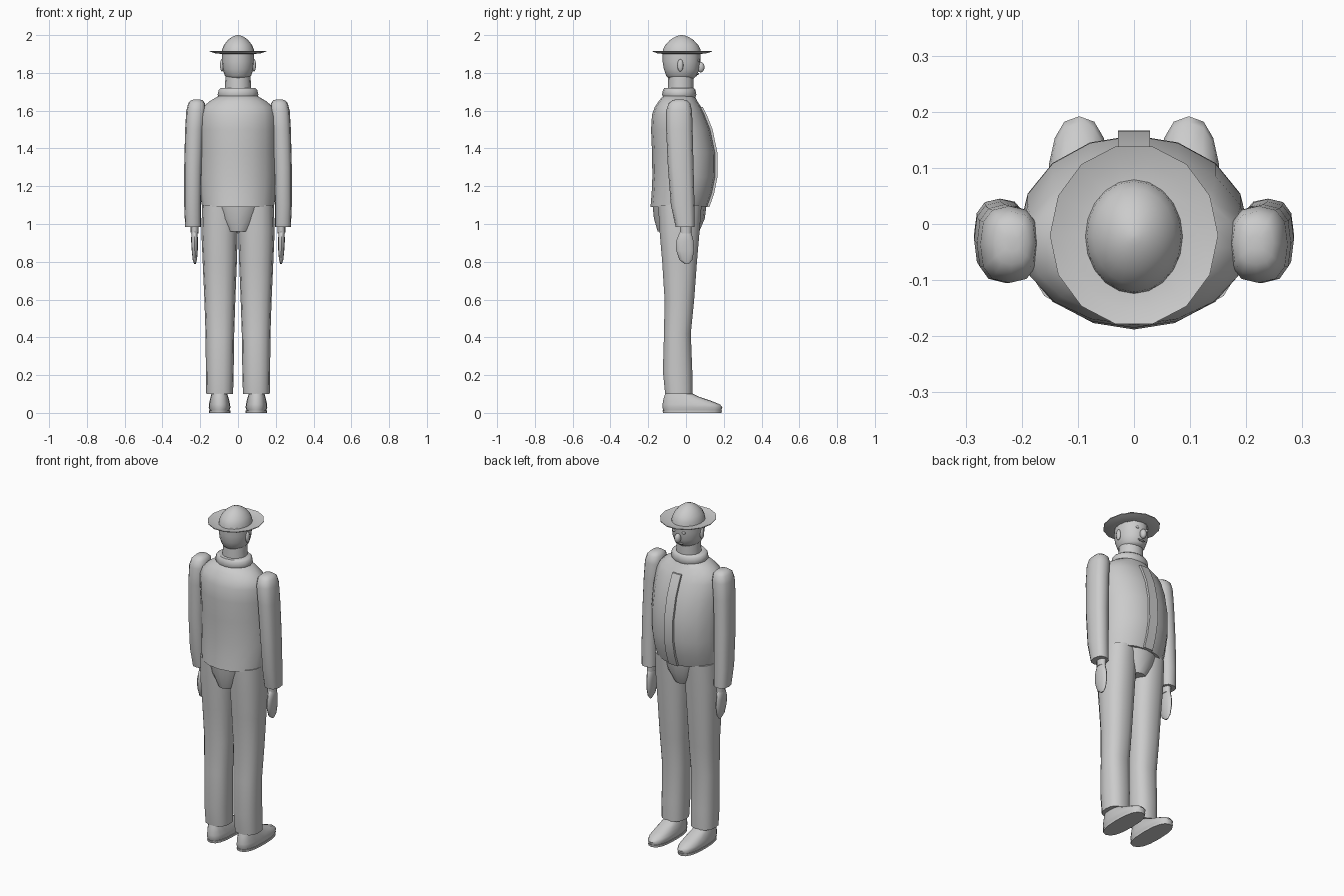
import bpy
import bmesh
import math
from mathutils import Matrix, Vector

default_cube = bpy.data.objects.get("Cube")
if default_cube:
    bpy.data.objects.remove(default_cube, do_unlink=True)

# One plain grey for the whole figure
grey = bpy.data.materials.new("light_grey")
grey.use_nodes = True
colour = (0.6, 0.6, 0.6, 1)
grey.diffuse_color = colour
grey.node_tree.nodes["Principled BSDF"].inputs["Base Color"].default_value = colour


def finish(name, bm, angle):
    """Turn a bmesh into a shaded, coloured object."""
    bmesh.ops.recalc_face_normals(bm, faces=bm.faces)
    mesh = bpy.data.meshes.new(name)
    bm.to_mesh(mesh)
    bm.free()
    mesh.materials.append(grey)
    obj = bpy.data.objects.new(name, mesh)
    bpy.context.collection.objects.link(obj)
    bpy.ops.object.select_all(action="DESELECT")
    obj.select_set(True)
    bpy.context.view_layer.objects.active = obj
    bpy.ops.object.shade_smooth_by_angle(angle=math.radians(angle))
    return obj


def loft(name, rings, sides=16, power=2.0, side=1, turn=0.0, angle=50):
    """Skin stacked rings given as (z, x_min, x_max, y_back, y_front)."""
    bm = bmesh.new()
    loops = []
    for z, x_min, x_max, y_back, y_front in rings:
        loop = []
        for i in range(sides):
            a = turn + math.tau * i / sides
            c = math.copysign(abs(math.cos(a)) ** (2 / power), math.cos(a))
            s = math.copysign(abs(math.sin(a)) ** (2 / power), math.sin(a))
            x = (x_min + x_max) / 2 + c * (x_max - x_min) / 2
            y = (y_back + y_front) / 2 + s * (y_front - y_back) / 2
            loop.append(bm.verts.new((side * x, y, z)))
        loops.append(loop)
    for low, high in zip(loops, loops[1:]):
        for i in range(sides):
            j = (i + 1) % sides
            bm.faces.new((low[i], low[j], high[j], high[i]))
    bm.faces.new(loops[0])
    bm.faces.new(loops[-1])
    return finish(name, bm, angle)


def centred(name, rings, **options):
    """Loft rings (z, half_width, y_back, y_front) centred on x = 0."""
    return loft(name, [(z, -w, w, b, f) for z, w, b, f in rings], **options)


def ellipsoid(name, centre, radii):
    bm = bmesh.new()
    place = Matrix.Translation(Vector(centre)) @ Matrix.Diagonal((*radii, 1))
    bmesh.ops.create_uvsphere(bm, u_segments=12, v_segments=8, radius=1, matrix=place)
    return finish(name, bm, 60)


# Jacket body with sloping shoulders and a full chest
jacket = [
    (1.09, .19, -.188, .115),
    (1.16, .2, -.182, .14),
    (1.25, .205, -.178, .158),
    (1.38, .205, -.18, .157),
    (1.5, .205, -.185, .132),
    (1.58, .2, -.18, .1),
    (1.62, .185, -.165, .08),
    (1.65, .15, -.145, .06),
    (1.68, .1, -.12, .045),
]
centred("jacket", jacket)

# Button strip following the front of the jacket
strip = [(z, .031, front - .02, front + .01) for z, w, back, front in jacket[:-2]]
centred("button_strip", strip, sides=4, power=8, turn=math.pi / 4, angle=30)

# Collar and neck
centred("collar", [
    (1.67, .1, -.12, .05),
    (1.685, .108, -.127, .055),
    (1.71, .102, -.122, .05),
    (1.72, .09, -.115, .04),
])
centred("neck", [(1.69, .07, -.097, .04), (1.8, .066, -.093, .04)])

# Head, ears and face
centred("head", [
    (1.77, .055, -.09, .04),
    (1.785, .07, -.105, .058),
    (1.82, .082, -.117, .07),
    (1.86, .086, -.124, .076),
    (1.915, .085, -.123, .077),
])
ellipsoid("nose", (0, .078, 1.83), (.018, .02, .028))
ellipsoid("mouth", (0, .063, 1.795), (.025, .007, .005))

# Hat crown and slightly raised brim
centred("hat_crown", [
    (1.9, .0875, -.125, .08),
    (1.925, .084, -.121, .076),
    (1.95, .073, -.108, .063),
    (1.975, .053, -.084, .039),
    (1.99, .032, -.06, .014),
    (1.998, .014, -.039, -.007),
    (2, .003, -.026, -.02),
], sides=20)
centred("hat_brim", [
    (1.9, .08, -.118, .073),
    (1.903, .12, -.153, .11),
    (1.913, .15, -.182, .142),
    (1.917, .15, -.182, .142),
    (1.908, .12, -.153, .11),
    (1.906, .08, -.118, .073),
], sides=14, angle=40)

# Seat of the trousers, tapering between the legs
centred("trouser_seat", [
    (.96, .07, -.15, .07),
    (1.03, .12, -.17, .1),
    (1.1, .155, -.177, .108),
])

for label, side in (("left", 1), ("right", -1)):
    # Ear and eye
    ellipsoid(label + "_ear", (side * .085, -.03, 1.84), (.01, .016, .033))
    ellipsoid(label + "_eye", (side * .032, .068, 1.865), (.011, .006, .008))

    # Sleeve with rounded shoulder
    loft(label + "_sleeve", [
        (.985, .195, .28, -.055, .045),
        (1.1, .195, .285, -.08, .045),
        (1.3, .19, .285, -.096, .04),
        (1.5, .18, .28, -.105, .035),
        (1.6, .17, .274, -.105, .032),
        (1.64, .175, .263, -.092, .022),
        (1.655, .188, .248, -.072, .004),
        (1.66, .205, .23, -.05, -.02),
    ], sides=12, power=2.6, side=side)

    # Wrist and flat hand
    loft(label + "_wrist", [
        (.95, .21, .25, -.03, .028),
        (1.02, .207, .252, -.034, .03),
    ], sides=12, side=side)
    loft(label + "_hand", [
        (.787, .224, .232, -.005, .015),
        (.81, .217, .24, -.035, .033),
        (.86, .213, .245, -.052, .043),
        (.91, .212, .248, -.052, .04),
        (.95, .214, .247, -.036, .03),
        (.965, .22, .242, -.025, .02),
    ], sides=12, side=side)

    # Trouser leg
    loft(label + "_trouser_leg", [
        (.1, .026, .168, -.112, .035),
        (.22, .023, .17, -.124, .035),
        (.42, .02, .172, -.118, .027),
        (.6, .014, .178, -.115, .045),
        (.8, .006, .187, -.128, .06),
        (.96, .001, .194, -.142, .074),
        (1.1, .005, .19, -.15, .085),
    ], sides=14, power=2.4, side=side)

    # Shoe upper and sole
    loft(label + "_shoe", [
        (.012, .045, .15, -.12, .187),
        (.03, .04, .155, -.125, .192),
        (.045, .042, .154, -.124, .18),
        (.065, .046, .15, -.121, .13),
        (.085, .052, .145, -.116, .07),
        (.11, .06, .138, -.108, .02),
    ], sides=16, power=2.5, side=side)
    loft(label + "_sole", [
        (0, .041, .154, -.122, .188),
        (.013, .041, .154, -.124, .19),
    ], sides=16, power=2.5, side=side)
